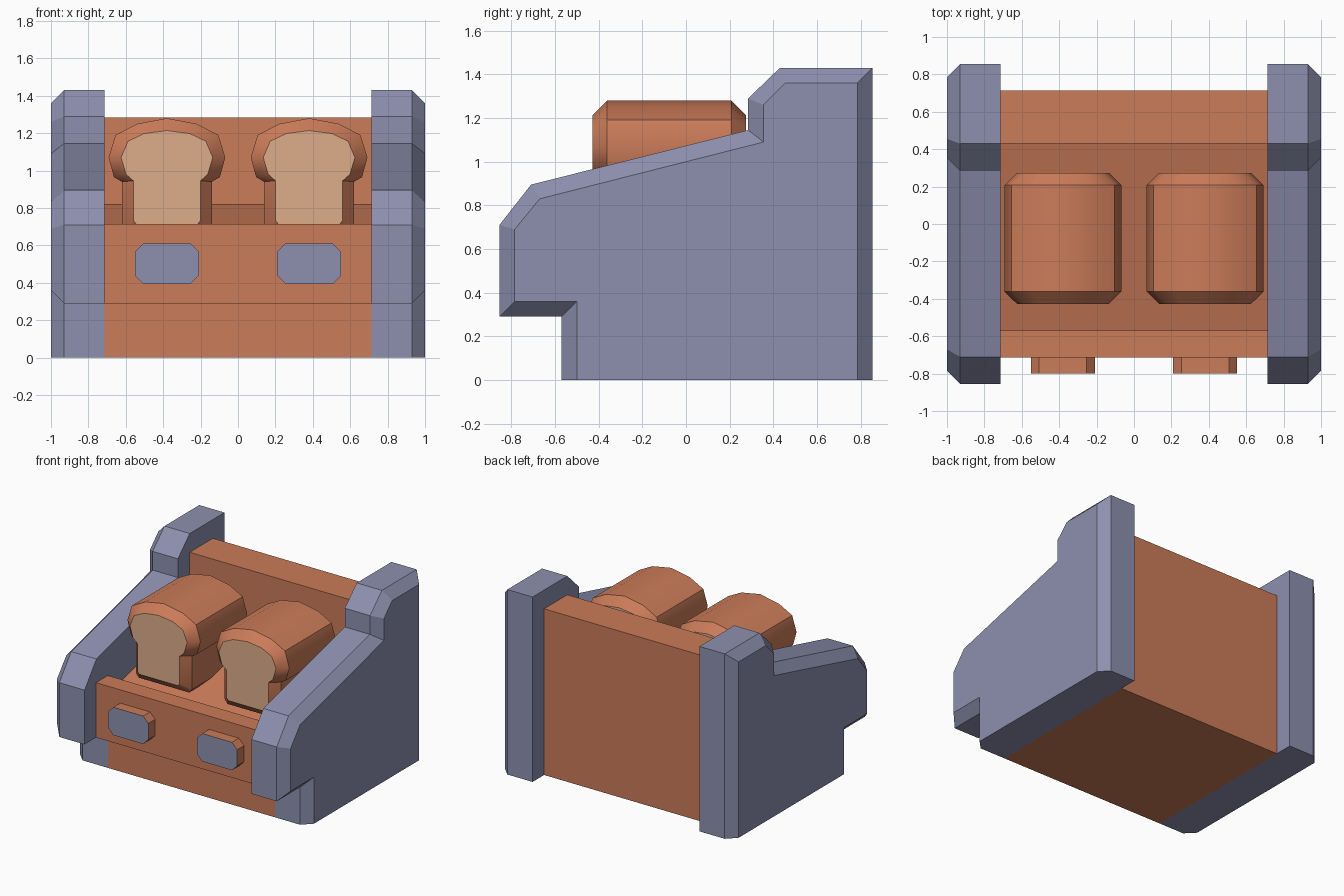
import bpy, math

if "Cube" in bpy.data.objects:
    bpy.data.objects.remove(bpy.data.objects["Cube"])


def mat(name, rgb):
    m = bpy.data.materials.new(name)
    m.diffuse_color = (*rgb, 1)
    m.use_nodes = True
    m.node_tree.nodes["Principled BSDF"].inputs["Base Color"].default_value = m.diffuse_color
    return m


BLUE = mat("slate blue", (0.27, 0.28, 0.43))
CRUST = mat("toasted orange", (0.60, 0.20, 0.10))
CRUMB = mat("bread tan", (0.73, 0.42, 0.26))


def loft(name, rings, mats, cap_mats=(0, 0), smooth=None):
    """Join equal-length rings of 3D points and cap both ends."""
    n = len(rings[0])
    verts = [p for r in rings for p in r]
    faces = [list(range(n)), list(range(n * (len(rings) - 1), n * len(rings)))[::-1]]
    for k in range(len(rings) - 1):
        for i in range(n):
            j = (i + 1) % n
            faces.append([k * n + j, k * n + i, (k + 1) * n + i, (k + 1) * n + j])
    me = bpy.data.meshes.new(name)
    me.from_pydata(verts, [], faces)
    for m in mats:
        me.materials.append(m)
    me.polygons[0].material_index, me.polygons[1].material_index = cap_mats
    ob = bpy.data.objects.new(name, me)
    bpy.context.collection.objects.link(ob)
    # make normals consistently outward
    bpy.context.view_layer.objects.active = ob
    ob.select_set(True)
    bpy.ops.object.mode_set(mode='EDIT')
    bpy.ops.mesh.select_all(action='SELECT')
    bpy.ops.mesh.normals_make_consistent(inside=False)
    bpy.ops.object.mode_set(mode='OBJECT')
    if smooth:
        bpy.ops.object.shade_smooth_by_angle(angle=math.radians(smooth))
    ob.select_set(False)
    return ob


# Side panels: (y, z) outline with a chamfered outer rim
outer = [(-.57, 0), (.855, 0), (.855, 1.43), (.43, 1.43), (.285, 1.29), (.285, 1.145),
         (-.71, .895), (-.855, .71), (-.855, .29), (-.57, .29)]
inner = [(-.5, 0), (.785, 0), (.785, 1.36), (.455, 1.36), (.355, 1.26), (.355, 1.09),
         (-.67, .83), (-.785, .69), (-.785, .36), (-.5, .36)]
for s, side in ((-1, "left"), (1, "right")):
    loft(side + "_panel", [[(s * .714, y, z) for y, z in outer],
                           [(s * .93, y, z) for y, z in outer],
                           [(s * 1.0, y, z) for y, z in inner]], [BLUE])

# Body: front lip, sloping deck and back wall in one profile
body = [(-.57, 0), (.714, 0), (.714, 1.285), (.43, 1.285), (.43, .82), (-.57, .57),
        (-.57, .714), (-.714, .714), (-.714, .29), (-.57, .29)]
loft("body", [[(x, y, z) for y, z in body] for x in (-.714, .714)], [CRUST])

# Loaf cross-sections (half outlines, from top down) mirrored into rings
big = [(.16, 1.25), (.275, 1.19), (.312, 1.07), (.283, .965), (.24, .94), (.24, .68), (.215, .65)]
small = [(.122, 1.198), (.208, 1.157), (.245, 1.07), (.218, .98), (.18, .946), (.18, .735), (.165, .715)]


def ring(half, top, cx, y):
    pts = [(0, top)] + half + [(-x, z) for x, z in reversed(half)]
    return [(cx + x, y, z) for x, z in pts]


for s, side in ((-1, "left"), (1, "right")):
    cx = s * .38
    loft(side + "_loaf", [ring(small, 1.214, cx, -.428), ring(big, 1.28, cx, -.362),
                          ring(big, 1.28, cx, .208), ring(small, 1.214, cx, .274)],
         [CRUST, CRUMB], (1, 1), smooth=38)
    # Front button: octagonal block with a blue face
    w, h, c = .172, .108, .045
    octo = [(-w, -h + c), (-w + c, -h), (w - c, -h), (w, -h + c),
            (w, h - c), (w - c, h), (-w + c, h), (-w, h - c)]
    loft(side + "_button", [[(cx + x, y, .503 + z) for x, z in octo] for y in (-.798, -.70)],
         [CRUST, BLUE], (1, 0))
